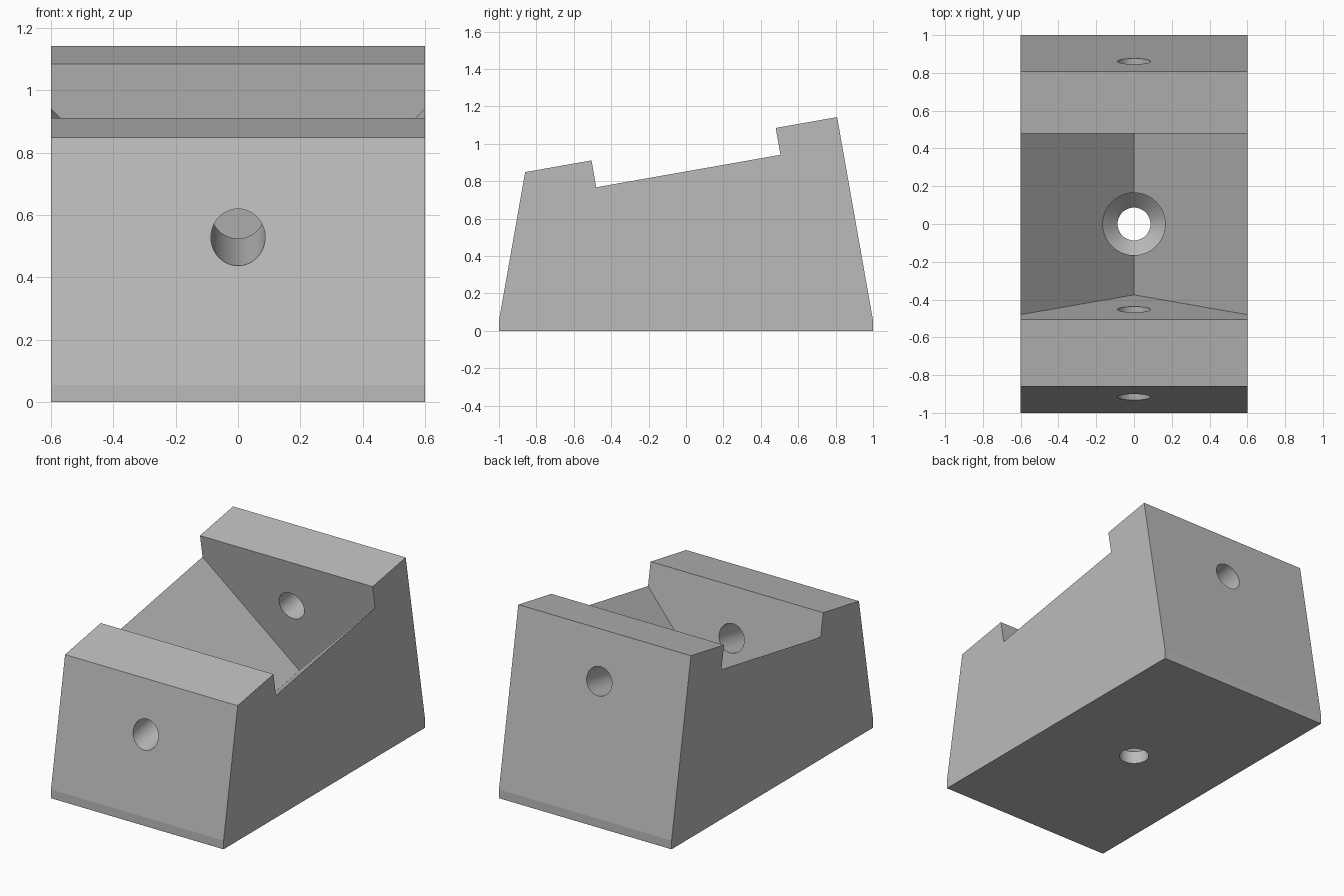
import bpy
import bmesh
from math import radians
from mathutils import Matrix

if "Cube" in bpy.data.objects:
    bpy.data.objects.remove(bpy.data.objects["Cube"])

SIDES = 48
TILT = radians(10)
# Frame of the inclined slot: y runs up the slope, z is square to it
SLOPE = Matrix.Translation((0, 0.0125, 0.855)) @ Matrix.Rotation(TILT, 4, 'X')

grey = bpy.data.materials.new("plain_grey")
grey.use_nodes = True
colour = (0.5, 0.5, 0.5, 1)
grey.diffuse_color = colour
grey.node_tree.nodes["Principled BSDF"].inputs["Base Color"].default_value = colour


def finish(name, bm, matrix=Matrix()):
    """Turn a bmesh into an object with outward normals."""
    bm.transform(matrix)
    bmesh.ops.recalc_face_normals(bm, faces=bm.faces[:])
    mesh = bpy.data.meshes.new(name)
    bm.to_mesh(mesh)
    bm.free()
    mesh.materials.append(grey)
    obj = bpy.data.objects.new(name, mesh)
    bpy.context.collection.objects.link(obj)
    return obj


def prism(name, points, step, matrix=Matrix()):
    """Extrude a closed 3D outline by the vector step."""
    bm = bmesh.new()
    face = bm.faces.new([bm.verts.new(p) for p in points])
    moved = bmesh.ops.extrude_face_region(bm, geom=[face])["geom"]
    verts = [v for v in moved if isinstance(v, bmesh.types.BMVert)]
    bmesh.ops.translate(bm, verts=verts, vec=step)
    return finish(name, bm, matrix)


def turned(name, profile, matrix=Matrix()):
    """Round solid about z from (radius, height) pairs."""
    bm = bmesh.new()
    rings = []
    for radius, z in profile:
        made = bmesh.ops.create_circle(bm, segments=SIDES, radius=radius,
                                       matrix=Matrix.Translation((0, 0, z)))
        rings.append(made["verts"])
    for low, high in zip(rings, rings[1:]):
        for i in range(SIDES):
            j = (i + 1) % SIDES
            bm.faces.new((low[i], low[j], high[j], high[i]))
    bm.faces.new(rings[0])
    bm.faces.new(rings[-1])
    return finish(name, bm, matrix)


# Block: leaning ends, sloping top and a thin upright foot
outline = [(-1, 0), (1, 0), (1, 0.055), (0.808, 1.143), (-0.86, 0.849), (-1, 0.055)]
block = prism("wedge_block", [(-0.6, y, z) for y, z in outline], (1.2, 0, 0))

# V slot across the sloping top
vee = [(0, -0.603), (0.7, 0.1), (0.7, 0.4), (-0.7, 0.4), (-0.7, 0.1)]
slot = prism("slot_cutter", [(x, -0.5, z) for x, z in vee], (0, 1, 0), SLOPE)

# Inclined hole through both end walls
along = SLOPE @ Matrix.Translation((0, 0, -0.16)) @ Matrix.Rotation(radians(90), 4, 'X')
cross_hole = turned("cross_hole_cutter", [(0.087, -1.5), (0.087, 1.5)], along)

# Upright countersunk screw hole
screw_hole = turned("screw_hole_cutter",
                    [(0.087, -0.2), (0.087, 0.08), (0.165, 0.16), (0.165, 0.7)])

bpy.ops.object.select_all(action='DESELECT')
block.select_set(True)
bpy.context.view_layer.objects.active = block
for cutter in (slot, cross_hole, screw_hole):
    cutter.hide_render = True
    cut = block.modifiers.new(cutter.name, 'BOOLEAN')
    cut.operation = 'DIFFERENCE'
    cut.solver = 'EXACT'
    cut.object = cutter
    bpy.ops.object.modifier_apply(modifier=cut.name)
    bpy.data.objects.remove(cutter)

# Smooth the bores, keep every block edge crisp
bpy.ops.object.shade_smooth_by_angle(angle=radians(9))
